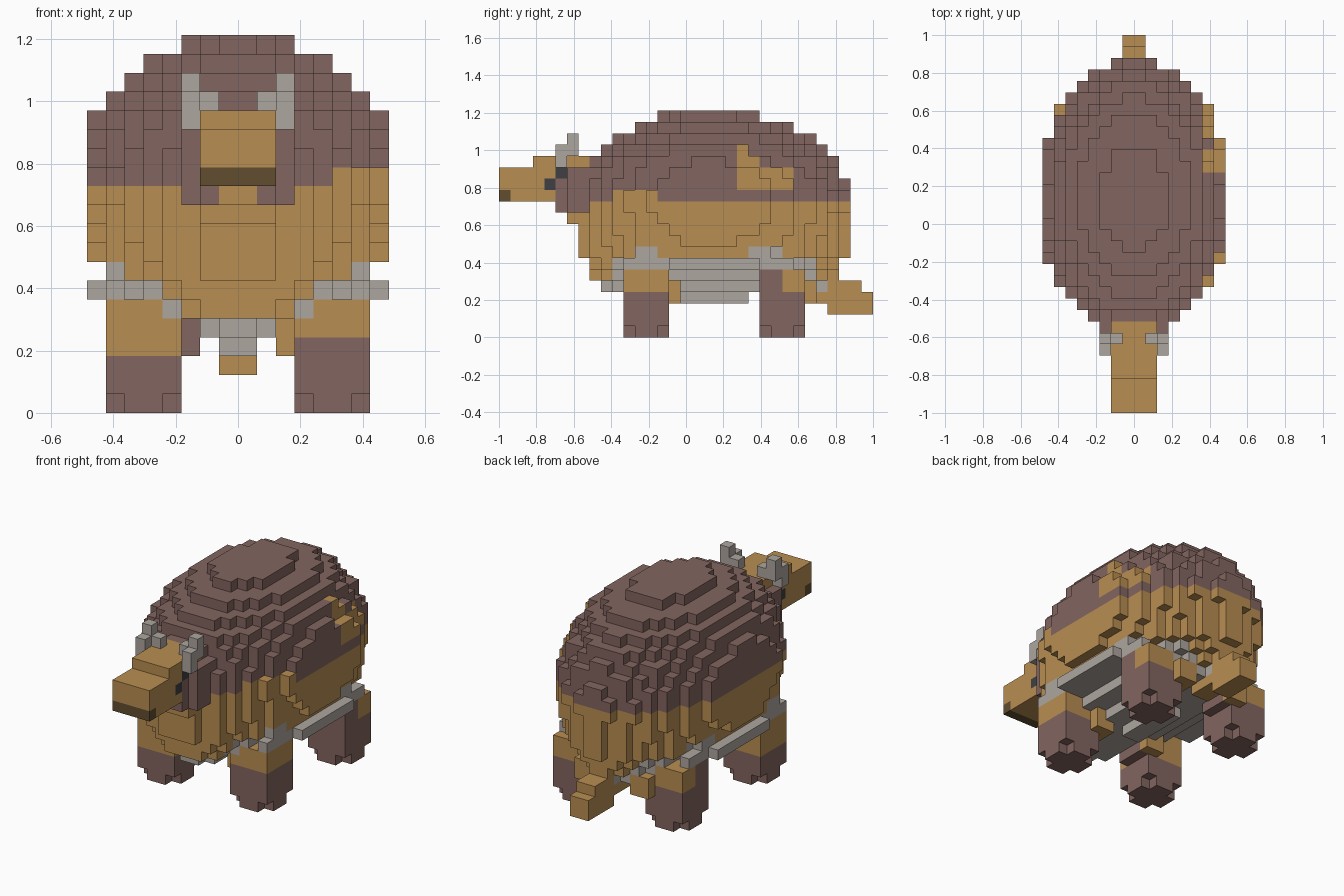
import bpy, bmesh, math

if "Cube" in bpy.data.objects:
    bpy.data.objects.remove(bpy.data.objects["Cube"])

V = 2 / 33          # voxel size
cells = {}          # (x, y, z) voxel index -> part name

BROWN, GOLD = (0.225, 0.13, 0.115, 1), (0.48, 0.27, 0.085, 1)
GREY, DARK = (0.42, 0.38, 0.345, 1), (0.05, 0.05, 0.06, 1)
COLOURS = {
    "upper_coat": BROWN, "lower_coat": GOLD, "belly": GREY, "belly_bar": GREY,
    "feet": BROWN, "thighs": GOLD, "cheeks": BROWN, "snout": GOLD, "throat": GOLD,
    "mouth": (0.12, 0.075, 0.028, 1), "eyes": DARK, "horns": GREY, "tail": GOLD,
}


def put(part, m, y, z, over=False):
    """Fill inclusive ranges; m counts columns outwards from the middle, mirrored."""
    for i in range(m[0], m[1] + 1):
        for x in (i - 1, -i):
            for j in range(y[0], y[1] + 1):
                for k in range(z[0], z[1] + 1):
                    if over or (x, j, k) not in cells:
                        cells[x, j, k] = part


def coat(x, y, z):
    """Part name for a body voxel."""
    m = abs(x + 0.5) + 0.5
    if z <= 4 or (z <= 6 and (10 <= y <= 27 or (z == 5 and m >= 4))):
        return "belly"
    if z == 7 and m >= 6 and y in (12, 13, 22, 23, 24):
        return "belly"
    if x > 0:
        patch = (21 <= y <= 25 and z in (13, 14)) or (y == 21 and z in (15, 16)) or (y, z) == (22, 15)
        if m >= 6 and patch:
            return "lower_coat"
        if z == 12 and y < 14 and m >= 6:
            return "lower_coat"
    return "upper_coat" if z >= 12 else "lower_coat"


# Body: stacked ellipses, with longer footprints low down
low_rows = {4: (3.2, 9.95), 5: (5.2, 11), 6: (6.2, 11.3), 7: (7.3, 11.75), 8: (7.7, 11.8), 9: (7.97, 11.8)}
for z in range(4, 20):
    s = math.sqrt(1 - ((z - 11.5) / 8.07) ** 2)
    a, b = low_rows.get(z, (8.42 * s, 12 * s))
    for x in range(-8, 8):
        for y in range(7, 31):
            if ((x + 0.5) / a) ** 2 + ((y - 18.3) / b) ** 2 <= 1:
                cells[x, y, z] = coat(x, y, z)

# Belly keel and side bars
put("belly", (1, 1), (16, 21), (3, 3))
put("belly_bar", (7, 7), (11, 25), (6, 6))
put("belly_bar", (8, 8), (15, 22), (6, 6))
put("belly_bar", (7, 7), (12, 13), (7, 7), True)

# Legs: square columns with trimmed soles
for y0, rear in ((11, False), (23, True)):
    put("feet", (4, 7), (y0 + 1, y0 + 2), (0, 0))
    put("feet", (5, 6), (y0, y0 + 3), (0, 0))
    put("feet", (4, 7), (y0, y0 + 3), (1, 2))
    put("thighs", (4, 7), (y0, y0 + 3), (3, 5))
    put("thighs", (3, 4), (y0 + 1, y0 + 4), (3, 4))
    for (x, y, z), part in list(cells.items()):
        if part == "thighs" and y0 <= y <= y0 + 3:
            inner = -4 < x < 3
            if not inner and ((z == 3 and (x > 0 or rear)) or (rear and y < y0 + 2)):
                cells[x, y, z] = "feet"
            if inner and x < 0:
                cells[x, y, z] = "feet"

# Head
put("snout", (1, 2), (0, 2), (12, 14))
put("snout", (1, 2), (3, 8), (12, 15))
put("mouth", (1, 2), (0, 0), (12, 12), True)
put("throat", (1, 1), (5, 7), (11, 11))
put("throat", (1, 2), (6, 7), (10, 10))
put("cheeks", (2, 2), (5, 6), (11, 14), True)
put("cheeks", (3, 3), (6, 7), (11, 14), True)
put("eyes", (2, 2), (4, 4), (13, 13), True)
put("eyes", (2, 2), (5, 5), (14, 14), True)

# Horns
put("horns", (3, 3), (5, 5), (15, 16))
put("horns", (2, 3), (6, 6), (16, 16))
put("horns", (3, 3), (6, 6), (17, 17))

# Tail
put("tail", (1, 1), (26, 28), (3, 4))
put("tail", (1, 1), (29, 31), (2, 4))
put("tail", (1, 1), (32, 32), (2, 3))


def build(part):
    """Mesh only the outer voxel faces of one part."""
    bm = bmesh.new()
    for c in [c for c, p in cells.items() if p == part]:
        for axis in range(3):
            u, w = (axis + 1) % 3, (axis + 2) % 3
            for step in (0, 1):
                n = list(c)
                n[axis] += 2 * step - 1
                if tuple(n) in cells:
                    continue
                quad = []
                for du, dw in ((0, 0), (1, 0), (1, 1), (0, 1)):
                    p = list(c)
                    p[axis] += step
                    p[u] += du
                    p[w] += dw
                    quad.append(bm.verts.new((p[0] * V, p[1] * V - 1, p[2] * V)))
                bm.faces.new(quad if step else quad[::-1])
    bmesh.ops.remove_doubles(bm, verts=bm.verts, dist=0.001)
    mesh = bpy.data.meshes.new(part)
    bm.to_mesh(mesh)
    bm.free()
    mat = bpy.data.materials.new(part)
    mat.diffuse_color = COLOURS[part]
    mat.use_nodes = True
    mat.node_tree.nodes["Principled BSDF"].inputs["Base Color"].default_value = mat.diffuse_color
    mesh.materials.append(mat)
    bpy.context.collection.objects.link(bpy.data.objects.new(part, mesh))


for part in COLOURS:
    build(part)
